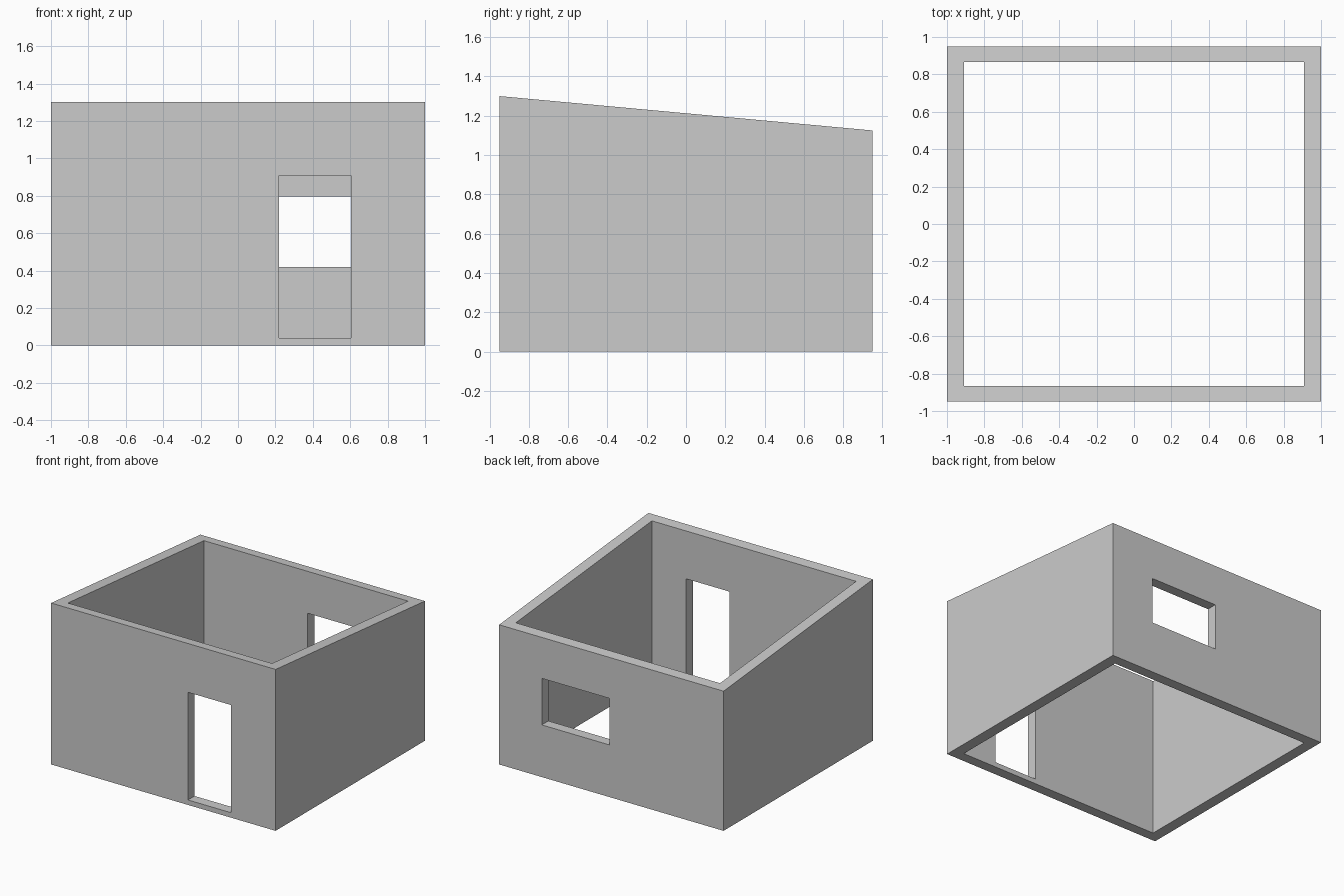
import bpy, bmesh

if "Cube" in bpy.data.objects:
    bpy.data.objects.remove(bpy.data.objects["Cube"])


def new_object(name, bm):
    bmesh.ops.recalc_face_normals(bm, faces=bm.faces)
    mesh = bpy.data.meshes.new(name)
    bm.to_mesh(mesh)
    bm.free()
    obj = bpy.data.objects.new(name, mesh)
    bpy.context.collection.objects.link(obj)
    return obj


def prism(name, profile, x0, x1):
    """Extrude a (y, z) profile from x0 to x1."""
    bm = bmesh.new()
    face = bm.faces.new([bm.verts.new((x0, y, z)) for y, z in profile])
    ext = bmesh.ops.extrude_face_region(bm, geom=[face])
    verts = [g for g in ext["geom"] if isinstance(g, bmesh.types.BMVert)]
    bmesh.ops.translate(bm, verts=verts, vec=(x1 - x0, 0, 0))
    return new_object(name, bm)


def cut(target, name, x, y, z):
    """Subtract a box given by its x, y and z ranges."""
    profile = [(y[0], z[0]), (y[1], z[0]), (y[1], z[1]), (y[0], z[1])]
    cutter = prism(name, profile, *x)
    cutter.hide_render = True
    cutter.hide_set(True)
    cutter.display_type = 'WIRE'
    mod = target.modifiers.new(name, 'BOOLEAN')
    mod.operation = 'DIFFERENCE'
    mod.solver = 'EXACT'
    mod.object = cutter


# Solid block with the top sloping down to the back
walls = prism("walls", [(-0.95, 0), (0.95, 0), (0.95, 1.125), (-0.95, 1.3)], -1, 1)

# Room interior, open at top and bottom
cut(walls, "room_cutter", (-0.91, 0.91), (-0.866, 0.866), (-0.5, 2))
# Doorway in the front wall, above a low sill
cut(walls, "door_cutter", (0.22, 0.605), (-1.2, -0.7), (0.04, 0.907))
# Window in the back wall
cut(walls, "window_cutter", (0.015, 0.62), (0.7, 1.2), (0.42, 0.795))
